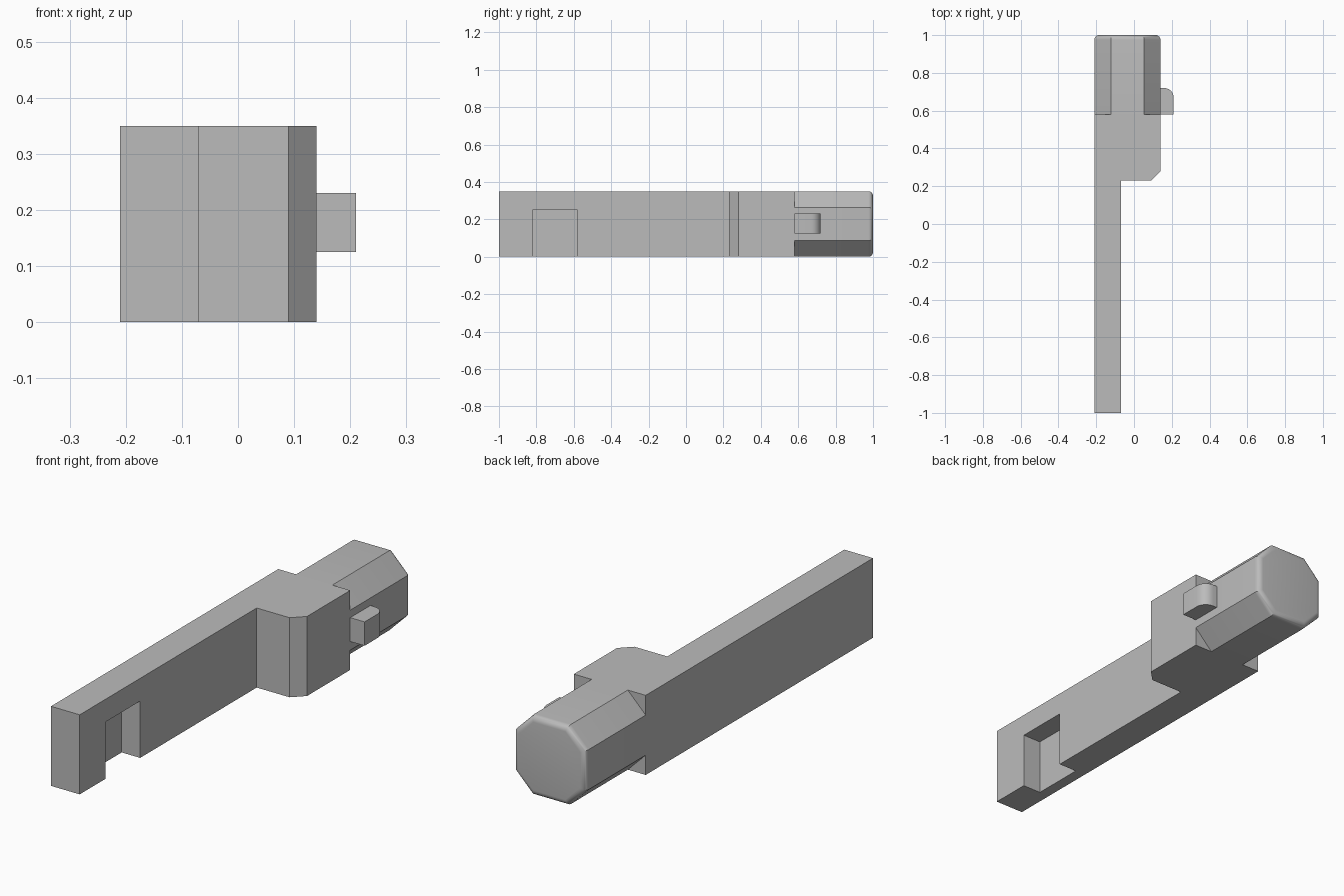
import bpy, bmesh, math
from mathutils import Vector

cube = bpy.data.objects.get("Cube")
if cube:
    bpy.data.objects.remove(cube, do_unlink=True)

# Single flat colour
grey = bpy.data.materials.new("plain grey")
grey.use_nodes = True
colour = (0.5, 0.5, 0.5, 1)
grey.diffuse_color = colour
grey.node_tree.nodes["Principled BSDF"].inputs["Base Color"].default_value = colour


def prism(name, points, direction, round_edges=None, radius=0):
    """Extrude a closed profile; optionally round the edges picked by a rule."""
    bm = bmesh.new()
    face = bm.faces.new([bm.verts.new(p) for p in points])
    moved = bmesh.ops.extrude_face_region(bm, geom=[face], use_keep_orig=True)
    bmesh.ops.translate(bm, vec=Vector(direction),
                        verts=[v for v in moved["geom"] if isinstance(v, bmesh.types.BMVert)])
    bmesh.ops.recalc_face_normals(bm, faces=bm.faces)
    if round_edges:
        edges = [e for e in bm.edges if all(round_edges(v.co) for v in e.verts)]
        bmesh.ops.bevel(bm, geom=edges, offset=radius, segments=6,
                        profile=0.5, affect='EDGES')
    mesh = bpy.data.meshes.new(name)
    bm.to_mesh(mesh)
    bm.free()
    mesh.materials.append(grey)
    obj = bpy.data.objects.new(name, mesh)
    bpy.context.collection.objects.link(obj)
    return obj


def activate(obj):
    bpy.ops.object.select_all(action='DESELECT')
    obj.select_set(True)
    bpy.context.view_layer.objects.active = obj


LEFT, RIGHT, HEIGHT = -0.21, 0.14, 0.35
HEAD_START, BACK = 0.58, 1.0

# Long blade widening into the chamfered shoulder
outline = [(LEFT, -1), (-0.07, -1), (-0.07, 0.23), (0.09, 0.23),
           (RIGHT, 0.28), (RIGHT, HEAD_START), (LEFT, HEAD_START)]
blade = prism("blade_and_shoulder", [(x, y, 0) for x, y in outline], (0, 0, HEIGHT))

# Pocket in the lower side of the blade near its tip
pocket = [(-0.16, -0.82), (0, -0.82), (0, -0.58), (-0.16, -0.58)]
cutter = prism("pocket_cutter", [(x, y, -0.1) for x, y in pocket], (0, 0, 0.35))
cutter.hide_render = True
cut = blade.modifiers.new("pocket", 'BOOLEAN')
cut.operation, cut.solver, cut.object = 'DIFFERENCE', 'EXACT', cutter
activate(blade)
bpy.ops.object.modifier_apply(modifier=cut.name)
bpy.data.objects.remove(cutter, do_unlink=True)

# Eight-sided head with a rounded end
c = 0.087
section = [(LEFT + c, 0), (RIGHT - c, 0), (RIGHT, c), (RIGHT, HEIGHT - c),
           (RIGHT - c, HEIGHT), (LEFT + c, HEIGHT), (LEFT, HEIGHT - c), (LEFT, c)]
head = prism("octagonal_head", [(x, HEAD_START, z) for x, z in section],
             (0, BACK - HEAD_START, 0), lambda p: p.y > BACK - 0.001, 0.025)

# Side tab with one rounded corner
tab_outline = [(RIGHT - 0.02, HEAD_START), (0.21, HEAD_START),
               (0.21, 0.72), (RIGHT - 0.02, 0.72)]
tab = prism("side_tab", [(x, y, 0.125) for x, y in tab_outline], (0, 0, 0.105),
            lambda p: p.x > 0.2 and p.y > 0.7, 0.05)

for part in (head, tab):
    activate(part)
    bpy.ops.object.shade_smooth_by_angle(angle=math.radians(30))
